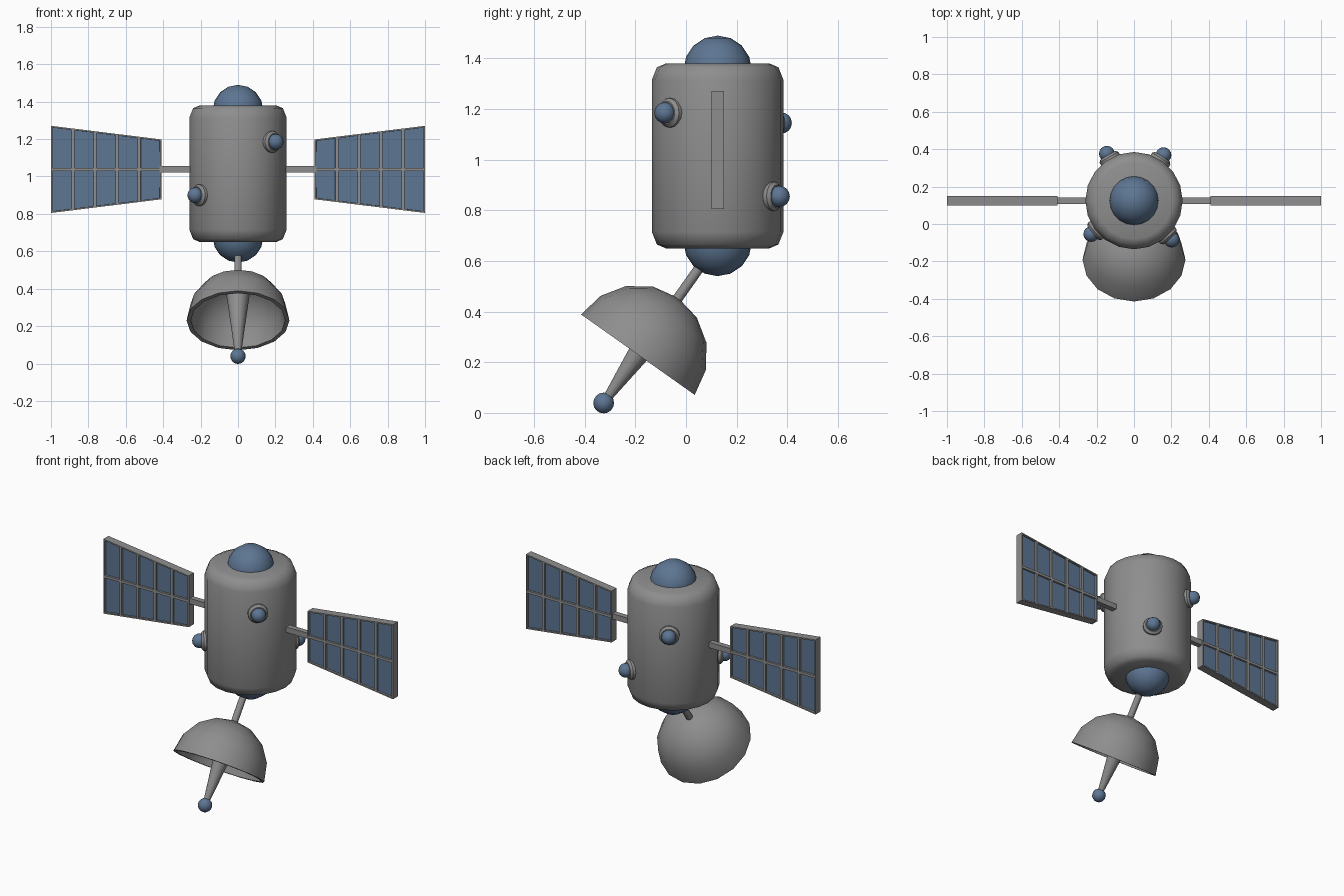
import bpy, bmesh, math
from mathutils import Vector

cube = bpy.data.objects.get("Cube")
if cube:
    bpy.data.objects.remove(cube, do_unlink=True)


def material(name, rgb):
    mat = bpy.data.materials.new(name)
    mat.use_nodes = True
    color = (*rgb, 1)
    mat.diffuse_color = color
    mat.node_tree.nodes["Principled BSDF"].inputs["Base Color"].default_value = color
    return mat


GREY = material("hull grey", (0.27, 0.27, 0.27))
BLUE = material("glass blue", (0.11, 0.18, 0.29))
UP = Vector((0, 0, 1))
CORE_Y = 0.125


def finish(name, bm, mats, angle=40):
    bmesh.ops.recalc_face_normals(bm, faces=bm.faces)
    mesh = bpy.data.meshes.new(name)
    bm.to_mesh(mesh)
    bm.free()
    for mat in mats:
        mesh.materials.append(mat)
    mesh.shade_smooth()
    mesh.set_sharp_from_angle(angle=math.radians(angle))
    obj = bpy.data.objects.new(name, mesh)
    bpy.context.collection.objects.link(obj)
    return obj


def lathe(name, profile, origin, axis, mat, sides=16, angle=40):
    """Revolve (radius, distance) points about an axis."""
    bm = bmesh.new()
    rings = []
    for r, d in profile:
        count = sides if r > 0 else 1
        rings.append([bm.verts.new((r * math.cos(math.tau * i / sides),
                                    r * math.sin(math.tau * i / sides), d))
                      for i in range(count)])
    for a, b in zip(rings, rings[1:]):
        for i in range(sides):
            j = (i + 1) % sides
            corners = [a[i % len(a)], a[j % len(a)], b[j % len(b)], b[i % len(b)]]
            bm.faces.new(list(dict.fromkeys(corners)))
    for ring in (rings[0], rings[-1]):
        if len(ring) > 1:
            bm.faces.new(ring)
    obj = finish(name, bm, [mat], angle)
    obj.location = origin
    obj.rotation_euler = Vector(axis).to_track_quat("Z", "Y").to_euler()
    return obj


def arc(radius, start, end, steps):
    """Profile points on a circle, angles in degrees from the axis."""
    points = []
    for i in range(steps + 1):
        t = math.radians(start + (end - start) * i / steps)
        r = radius * math.sin(t)
        points.append((r if r > 1e-5 else 0, radius * math.cos(t)))
    return points


def ball(name, radius, origin, sides=16):
    return lathe(name, arc(radius, 0, 180, 8), origin, UP, BLUE, sides)


# Main hull with rounded ends
half = 0.365
end = [(0.205, half), (0.24, half - 0.015), (0.26, half - 0.065)]
lathe("hull", end + [(r, -d) for r, d in reversed(end)],
      (0, CORE_Y, 1.015), UP, GREY, 20, 50)

# Glass domes at both ends
dome_low = Vector((0, CORE_Y, 0.675))
ball("top_dome", 0.135, (0, CORE_Y, 1.355), 20)
ball("bottom_dome", 0.135, dome_low, 20)

# Portholes: direction in degrees around the hull, and height
for name, angle, z in (("front_left", -46, 1.185), ("front_right", 218, 0.90),
                       ("back_right", 120, 1.145), ("back_left", 57, 0.855)):
    t = math.radians(angle)
    out = Vector((math.cos(t), math.sin(t), 0))
    centre = Vector((0, CORE_Y, z))
    lathe(name + "_porthole_rim", [(0.058, 0.22), (0.058, 0.268), (0.046, 0.28)],
          centre, out, GREY, 16, 30)
    ball(name + "_porthole_glass", 0.042, centre + out * 0.29)

# Dish, its mast and its antenna share one tilted axis
rim = Vector((0, -0.19, 0.23))
axis = (dome_low - rim).normalized()
lathe("dish", arc(0.275, 0, 90, 4) + arc(0.253, 90, 0, 4), rim, axis, GREY)
lathe("dish_mast", [(0.02, 0.26), (0.02, 0.50)], rim, axis, GREY, 12)
lathe("antenna_cone", [(0.071, 0.245), (0.016, -0.22)], rim, axis, GREY)
ball("antenna_tip", 0.041, rim - axis * 0.234)

# Solar panels with recessed cells on both faces
COLS, ROWS, THICK = 5, 2, 0.025
for side, label in ((1, "left"), (-1, "right")):
    bm = bmesh.new()
    for y in (-THICK, THICK):
        grid = []
        for c in range(COLS + 1):
            f = c / COLS
            x = 0.41 + 0.59 * f
            h = 0.16 + 0.073 * f
            grid.append([bm.verts.new((side * x, CORE_Y + y, 1.038 + h * (2 * r / ROWS - 1)))
                         for r in range(ROWS + 1)])
        for a, b in zip(grid, grid[1:]):
            for r in range(ROWS):
                bm.faces.new((a[r], a[r + 1], b[r + 1], b[r]))
    bmesh.ops.bridge_loops(bm, edges=[e for e in bm.edges if e.is_boundary])
    bmesh.ops.recalc_face_normals(bm, faces=bm.faces)
    cells = [f for f in bm.faces if abs(f.normal.y) > 0.9]
    bmesh.ops.inset_individual(bm, faces=cells, thickness=0.008, use_even_offset=True)
    bmesh.ops.inset_individual(bm, faces=cells, thickness=0.0005, depth=-0.012)
    for face in cells:
        face.material_index = 1
    finish(label + "_solar_panel", bm, [GREY, BLUE], 20)

    # Square arm joining panel to hull
    bm = bmesh.new()
    bmesh.ops.create_cube(bm, size=1)
    bmesh.ops.scale(bm, vec=(0.19, 0.034, 0.034), verts=bm.verts)
    bmesh.ops.translate(bm, vec=(side * 0.325, CORE_Y, 1.038), verts=bm.verts)
    finish(label + "_panel_arm", bm, [GREY], 20)
